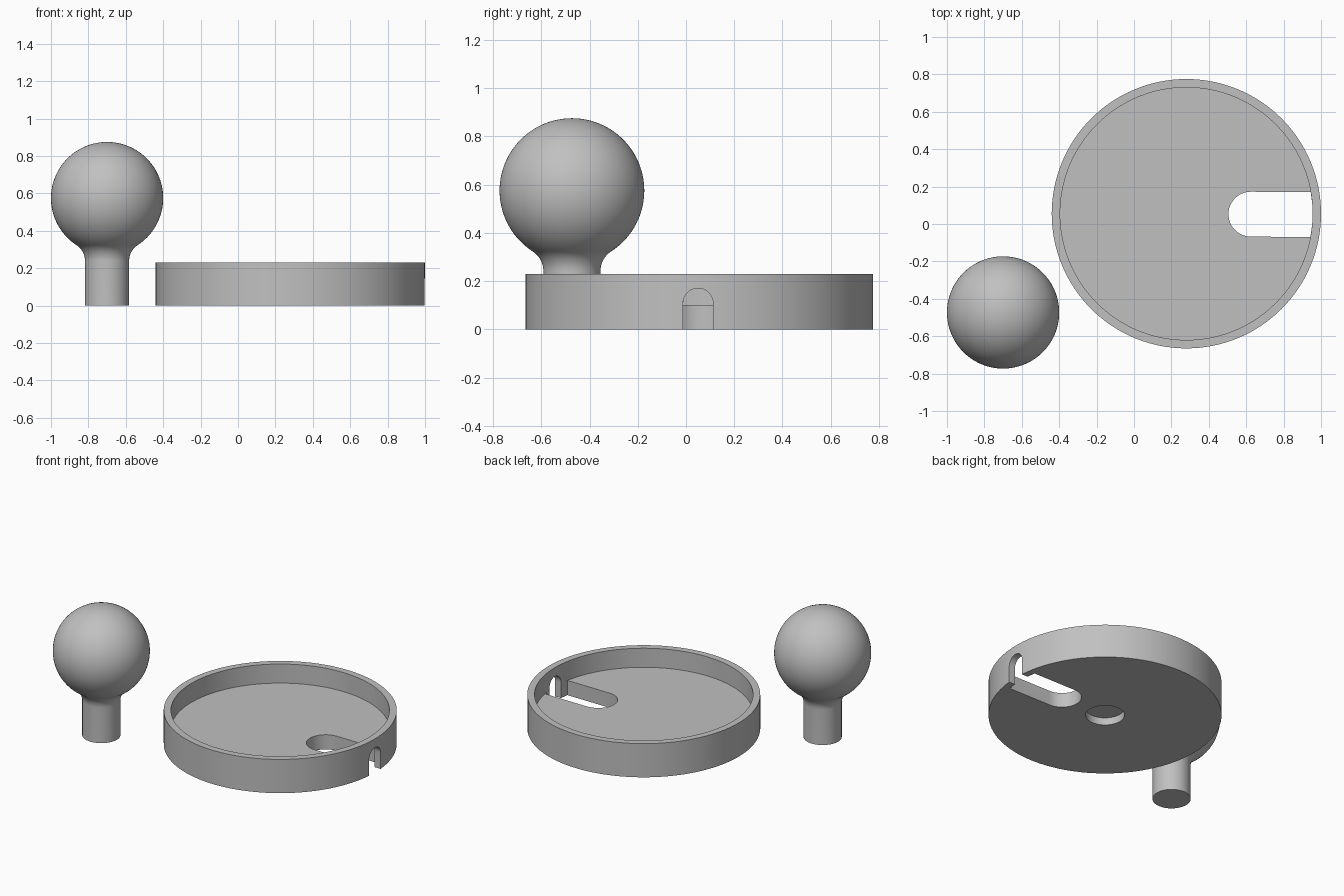
import bpy, bmesh, math
from mathutils import Matrix

if "Cube" in bpy.data.objects:
    bpy.data.objects.remove(bpy.data.objects["Cube"])

SEG = 128
grey = bpy.data.materials.new("light grey")
grey.diffuse_color = (0.53, 0.53, 0.53, 1)
grey.use_nodes = True
grey.node_tree.nodes["Principled BSDF"].inputs["Base Color"].default_value = grey.diffuse_color


def make_object(name, bm, loc, rot=0.0):
    bmesh.ops.recalc_face_normals(bm, faces=bm.faces[:])
    me = bpy.data.meshes.new(name)
    bm.to_mesh(me)
    bm.free()
    me.materials.append(grey)
    ob = bpy.data.objects.new(name, me)
    ob.location = loc
    ob.rotation_euler.z = rot
    bpy.context.collection.objects.link(ob)
    return ob


def lathe(name, profile, loc):
    """Spin (radius, height) points around z; both ends are capped."""
    bm = bmesh.new()
    rings = [[bm.verts.new((r * math.cos(a), r * math.sin(a), z))
              for a in (2 * math.pi * i / SEG for i in range(SEG))]
             for r, z in profile]
    for lo, hi in zip(rings, rings[1:]):
        for i in range(SEG):
            j = (i + 1) % SEG
            bm.faces.new((lo[i], lo[j], hi[j], hi[i]))
    bm.faces.new(rings[0])
    bm.faces.new(rings[-1])
    return make_object(name, bm, loc)


def prism(name, points, vec, loc, rot):
    """Extrude a flat outline along a vector."""
    bm = bmesh.new()
    face = bm.faces.new([bm.verts.new(p) for p in points])
    out = bmesh.ops.extrude_face_region(bm, geom=[face])
    moved = [v for v in out["geom"] if isinstance(v, bmesh.types.BMVert)]
    bmesh.ops.translate(bm, vec=vec, verts=moved)
    ob = make_object(name, bm, loc, rot)
    ob.hide_render = True
    ob.hide_set(True)
    return ob


def smooth(ob):
    bpy.ops.object.select_all(action='DESELECT')
    ob.select_set(True)
    bpy.context.view_layer.objects.active = ob
    bpy.ops.object.shade_smooth_by_angle(angle=math.radians(30))


def arc(n, a0, a1):
    return [a0 + (a1 - a0) * i / n for i in range(n + 1)]


# Dish: raised floor, thin rim, shallow round socket underneath
CENTRE = (0.28, 0.055, 0)
TILT = math.radians(-0.4)
dish = lathe("dish", [(0.12, 0.05), (0.12, 0), (0.72, 0), (0.72, 0.23),
                      (0.675, 0.23), (0.675, 0.10)], CENTRE)

# Floor slot: round inner end, outer end following the rim
half = 0.12
edge = math.asin(half / 0.6745)
slot = [(0.345 + half * math.cos(a), half * math.sin(a), -0.1)
        for a in arc(24, math.pi / 2, 3 * math.pi / 2)]
slot += [(0.6745 * math.cos(a), 0.6745 * math.sin(a), -0.1)
         for a in arc(10, -edge, edge)]
slot_cutter = prism("slot_cutter", slot, (0, 0, 0.25), CENTRE, TILT)

# Arched notch through the rim
w = 0.062
notch = [(0.6, -w, -0.1)]
notch += [(0.6, -w * math.cos(a), 0.108 + w * math.sin(a))
          for a in arc(24, 0, math.pi)]
notch += [(0.6, w, -0.1)]
notch_cutter = prism("notch_cutter", notch, (0.2, 0, 0), CENTRE, TILT)

for cutter in (slot_cutter, notch_cutter):
    mod = dish.modifiers.new(cutter.name, 'BOOLEAN')
    mod.operation = 'DIFFERENCE'
    mod.solver = 'EXACT'
    mod.object = cutter
    bpy.context.view_layer.objects.active = dish
    bpy.ops.object.modifier_apply(modifier=mod.name)
smooth(dish)

# Ball knob: stem, concave fillet and sphere in one profile
stem, fillet, ball, ball_z = 0.118, 0.10, 0.30, 0.575
reach = math.acos((stem + fillet) / (ball + fillet))
fillet_z = ball_z - (ball + fillet) * math.sin(reach)
profile = [(stem, 0)]
profile += [(stem + fillet - fillet * math.cos(a), fillet_z + fillet * math.sin(a))
            for a in arc(12, 0, reach)]
profile += [(ball * math.cos(a), ball_z + ball * math.sin(a))
            for a in arc(60, -reach, math.pi / 2 - 0.01)[1:]]
knob = lathe("ball_knob", profile, (-0.70, -0.473, 0))
smooth(knob)
